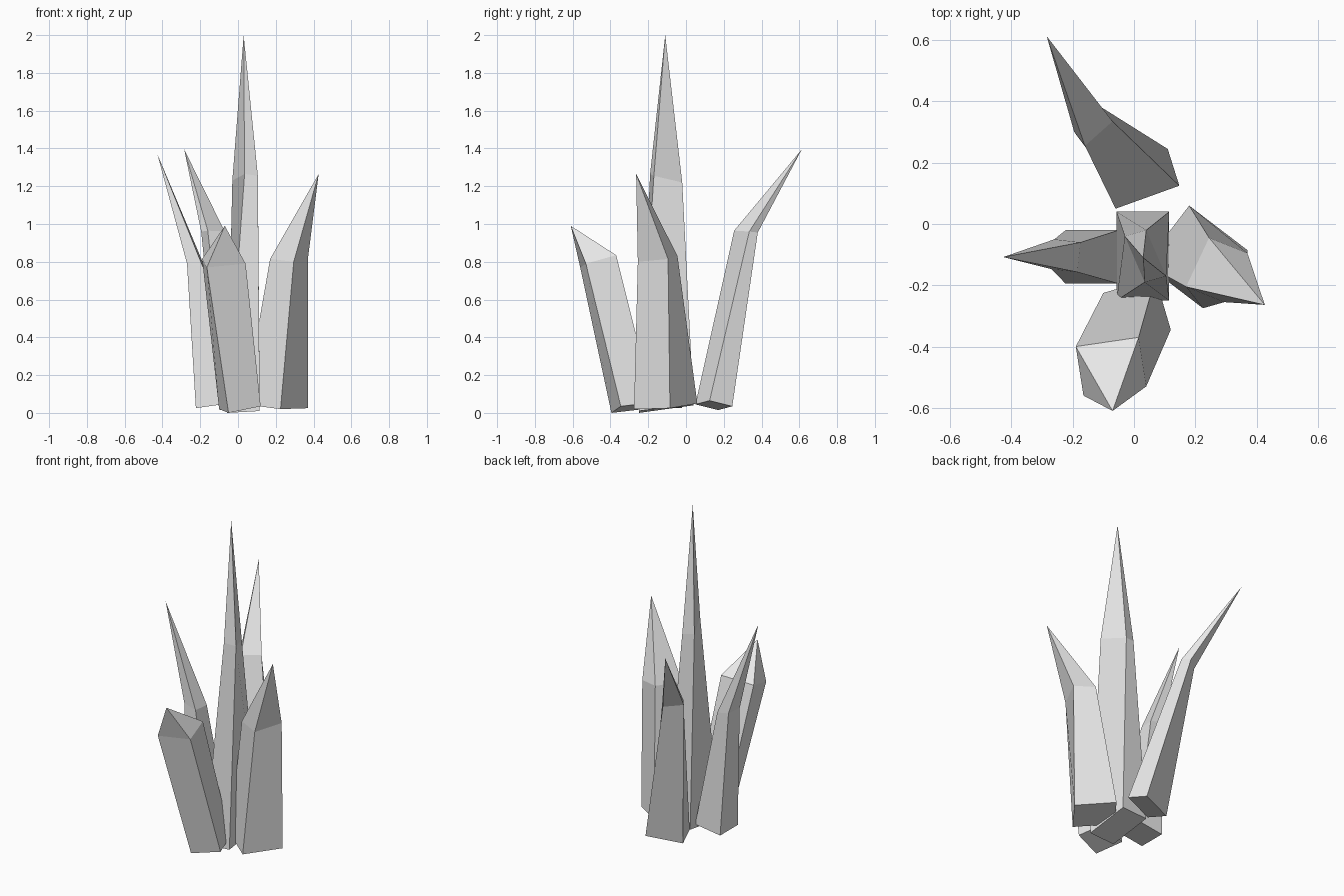
import bpy
import bmesh
from mathutils import Vector

# Remove the default cube only
default_cube = bpy.data.objects.get("Cube")
if default_cube:
    bpy.data.objects.remove(default_cube, do_unlink=True)

# Single flat stone colour
stone = bpy.data.materials.new("grey_crystal")
stone.use_nodes = True
colour = (0.8, 0.8, 0.8, 1.0)
stone.diffuse_color = colour
for node in stone.node_tree.nodes:
    if node.type == 'BSDF_PRINCIPLED':
        node.inputs["Base Color"].default_value = colour


def four_corners(a, b, c):
    """Complete a parallelogram from three consecutive corners."""
    a, b, c = Vector(a), Vector(b), Vector(c)
    return [a, b, c, a + c - b]


def crystal(name, base, shoulder, tip):
    """Four-sided shaft from base to shoulder, closed by a pointed tip."""
    bm = bmesh.new()
    low = [bm.verts.new(p) for p in four_corners(*base)]
    high = [bm.verts.new(p) for p in four_corners(*shoulder)]
    point = bm.verts.new(tip)
    bm.faces.new(low)
    for i in range(len(low)):
        j = (i + 1) % len(low)
        bm.faces.new((low[i], low[j], high[j], high[i]))
        bm.faces.new((high[i], high[j], point))
    bmesh.ops.recalc_face_normals(bm, faces=bm.faces[:])
    mesh = bpy.data.meshes.new(name)
    bm.to_mesh(mesh)
    bm.free()
    mesh.materials.append(stone)
    obj = bpy.data.objects.new(name, mesh)
    bpy.context.collection.objects.link(obj)
    return obj


# Tall central spire
crystal("centre_crystal",
        base=[(-.057, .04, .04), (.115, .04, .05), (.115, -.25, .01)],
        shoulder=[(-.03, -.04, 1.23), (.04, -.02, 1.22), (.105, -.17, 1.255)],
        tip=(.03, -.11, 2))

# Short, blunt crystal leaning forward
crystal("front_crystal",
        base=[(-.05, -.395, 0), (.12, -.345, .035), (.07, -.175, .055)],
        shoulder=[(-.165, -.56, .77), (.04, -.53, .79), (.015, -.37, .835)],
        tip=(-.07, -.61, .99))

# Broad crystal on the left
crystal("left_crystal",
        base=[(.18, .06, .05), (.37, -.085, .025), (.225, -.275, .02)],
        shoulder=[(.245, -.045, .83), (.37, -.095, .815), (.295, -.255, .80)],
        tip=(.427, -.264, 1.265))

# Long crystal leaning strongly back
crystal("back_crystal",
        base=[(-.06, .05, .045), (.148, .125, .065), (.11, .245, .035)],
        shoulder=[(-.16, .255, .965), (-.07, .335, .96), (-.105, .38, .955)],
        tip=(-.285, .613, 1.395))

# Slim crystal leaning out on the right
crystal("right_crystal",
        base=[(-.223, -.195, .025), (-.223, -.02, .025), (-.05, -.02, .05)],
        shoulder=[(-.27, -.147, .79), (-.26, -.05, .79), (-.175, -.06, .77)],
        tip=(-.427, -.108, 1.37))
